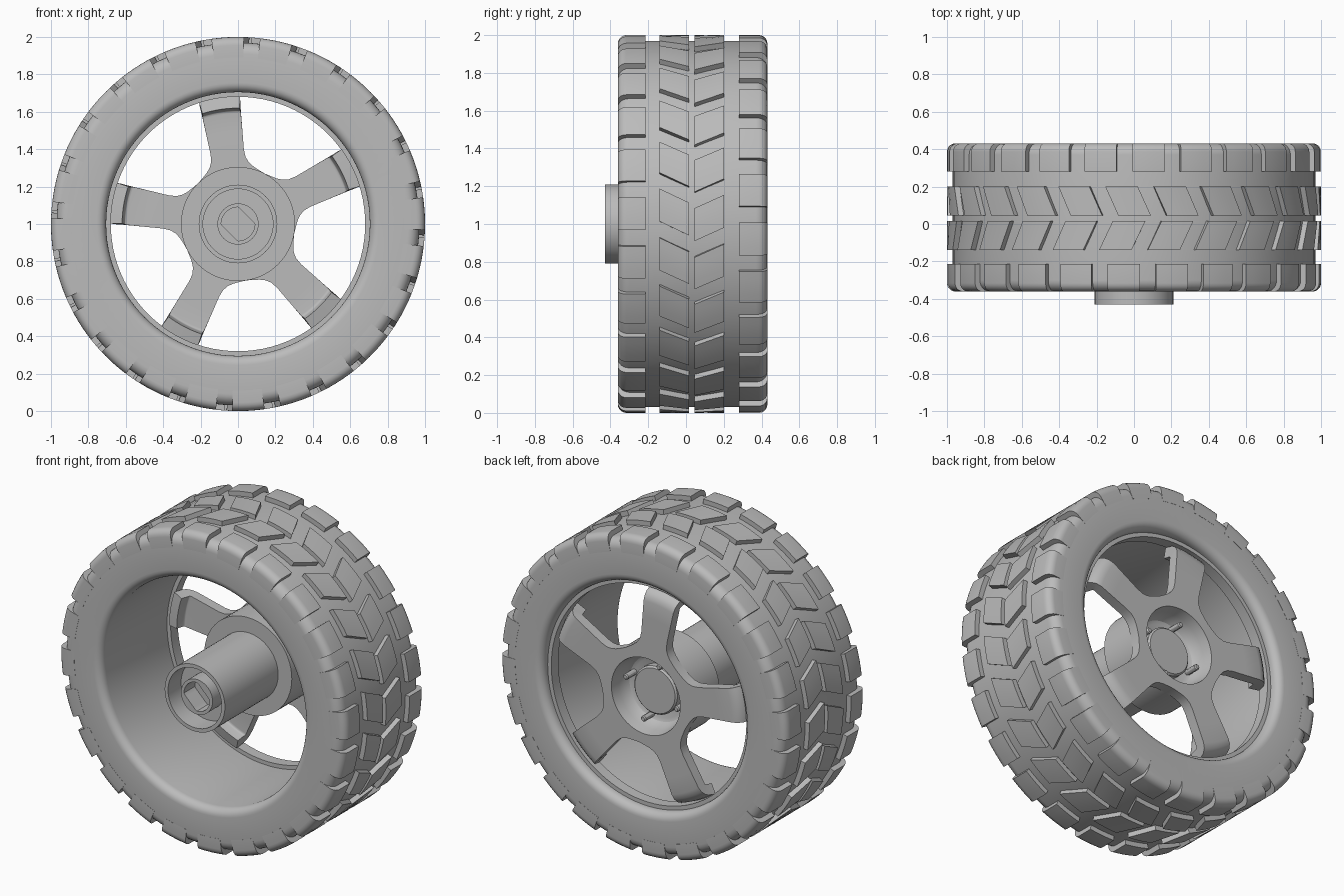
import bpy, bmesh
from math import sin, cos, pi, radians

cube = bpy.data.objects.get("Cube")
if cube:
    bpy.data.objects.remove(cube)

grey = bpy.data.materials.new("plain_grey")
grey.use_nodes = True
COLOUR = (0.5, 0.5, 0.5, 1)
grey.diffuse_color = COLOUR
grey.node_tree.nodes["Principled BSDF"].inputs["Base Color"].default_value = COLOUR


def polar(r, angle, y):
    """Point on the wheel: the axle runs along y at height 1."""
    return (r * cos(angle), y, 1 + r * sin(angle))


def finish(name, bm, smooth=30, outward=True):
    bmesh.ops.remove_doubles(bm, verts=bm.verts, dist=0.0001)
    if outward:
        bmesh.ops.recalc_face_normals(bm, faces=bm.faces)
    mesh = bpy.data.meshes.new(name)
    bm.to_mesh(mesh)
    bm.free()
    mesh.materials.append(grey)
    obj = bpy.data.objects.new(name, mesh)
    bpy.context.collection.objects.link(obj)
    bpy.ops.object.select_all(action='DESELECT')
    obj.select_set(True)
    bpy.context.view_layer.objects.active = obj
    bpy.ops.object.shade_smooth_by_angle(angle=radians(smooth))
    return obj


def bridge(bm, rings, closed_rings=True):
    """Join consecutive equal-length rows of vertices with quads."""
    for a, b in zip(rings, rings[1:]):
        n = len(a)
        for i in range(n if closed_rings else n - 1):
            j = (i + 1) % n
            bm.faces.new((a[i], a[j], b[j], b[i]))


def lathe(name, profile, closed=False, steps=96, centre=(0, 0)):
    """Spin a (radius, y) profile round the axle, or round an offset centre."""
    bm = bmesh.new()
    rings = []
    for r, y in profile:
        ring = [polar(r, 2 * pi * i / steps, y) for i in range(steps)]
        rings.append([bm.verts.new((x + centre[0], v, z + centre[1])) for x, v, z in ring])
    if closed:
        rings.append(rings[0])
    bridge(bm, rings)
    if not closed:
        bm.faces.new(rings[0])
        bm.faces.new(rings[-1])
    return finish(name, bm)


def arc(r, y, size, start, end, steps=6):
    """Rounded corner of a profile; angle 0 points outward, 90 to +y."""
    angles = [radians(start + (end - start) * i / steps) for i in range(steps + 1)]
    return [(r + size * cos(a), y + size * sin(a)) for a in angles]


# Tyre carcass with rounded shoulders and rounded inner edges
FRONT, BACK = -0.36, 0.43
carcass = (arc(0.91, FRONT + 0.06, 0.06, -90, 0) + arc(0.91, BACK - 0.06, 0.06, 0, 90)
           + arc(0.755, BACK - 0.05, 0.05, 90, 180) + arc(0.755, FRONT + 0.05, 0.05, 180, 270))
lathe("tyre", carcass, closed=True)


# Tread: each block is a cross-section swept over a short angle
def tread_row(name, section, start, skew=0.0, count=24, length=10, steps=4):
    bm = bmesh.new()
    y0 = section[0][1]
    for k in range(count):
        rings = []
        for s in range(steps + 1):
            base = start + k * 360 / count + length * s / steps
            rings.append([bm.verts.new(polar(r, radians(base + skew * (y - y0)), y))
                          for r, y in section])
        bridge(bm, rings)
        bm.faces.new(rings[0])
        bm.faces.new(rings[-1])
    return finish(name, bm)


def shoulder_section(edge, inner, side):
    corner = arc(0.955, edge - side * 0.045, 0.045, 0, side * 90, 5)
    return [(0.94, inner), (1.0, inner)] + corner + [(0.89, edge), (0.89, edge - side * 0.06)]


def flat_section(y0, y1):
    return [(0.95, y0), (1.0, y0), (1.0, y1), (0.95, y1)]


tread_row("front_shoulder_blocks", shoulder_section(FRONT - 0.001, -0.215, -1), 13.2)
tread_row("back_shoulder_blocks", shoulder_section(BACK + 0.001, 0.28, 1), 5.4)
tread_row("front_chevron_blocks", flat_section(-0.14, 0.016), 0.8, skew=-27.5)
tread_row("back_chevron_blocks", flat_section(0.045, 0.2), 9.8, skew=26)

# Thin rim lip that carries the spokes
lathe("rim_lip", [(0.68, 0.30), (0.71, 0.30), (0.71, 0.37), (0.68, 0.37)], closed=True)

# Hub: dished back, flange, and a hollow tube reaching out of the front
lathe("hub", [(0.01, 0.26), (0.185, 0.26), (0.205, 0.27), (0.22, 0.295), (0.23, 0.34),
              (0.24, 0.40), (0.305, 0.39), (0.305, 0.10), (0.21, 0.10), (0.21, -0.43),
              (0.187, -0.43), (0.187, -0.30), (0.01, -0.30)], steps=64)
lathe("hub_cap", [(0.15, 0.25), (0.15, 0.30), (0.14, 0.31), (0.01, 0.31)], steps=48)

# Wheel studs
for k in range(4):
    a = radians(107 + 90 * k)
    lathe("wheel_stud", [(0.018, 0.25), (0.018, 0.345), (0.012, 0.352)], steps=12,
          centre=(0.185 * cos(a), 0.185 * sin(a)))

# Axle socket: round boss with a two-flat hole
bm = bmesh.new()
rings = []
for y, flat in ((-0.29, False), (-0.41, False), (-0.41, True), (-0.301, True)):
    ring = []
    for i in range(48):
        a = 2 * pi * i / 48
        r = 0.11
        if flat:
            r = min(0.09, 0.066 / max(abs(cos(a - pi / 4)), 0.01))
        ring.append(bm.verts.new(polar(r, a, y)))
    rings.append(ring)
bridge(bm, rings)
bm.faces.new(rings[0])
bm.faces.new(rings[-1])
finish("axle_socket", bm)

# Five-spoke plate: rows of (radius, half angle, y), curling in at the rim
ROWS = [(0.24, 36, 0.40), (0.305, 36, 0.40), (0.31, 29, 0.40), (0.32, 23, 0.40),
        (0.335, 18.5, 0.40), (0.36, 15, 0.40), (0.40, 13, 0.40), (0.50, 11.2, 0.40),
        (0.60, 10, 0.40), (0.632, 9.7, 0.392), (0.656, 9.6, 0.372),
        (0.67, 9.4, 0.345), (0.683, 9.3, 0.29)]
COLUMNS = 16
bm = bmesh.new()
for k in range(5):
    middle = 98.5 + 72 * k
    rows = [[bm.verts.new(polar(r, radians(middle + half * (2 * c / COLUMNS - 1)), y))
             for c in range(COLUMNS + 1)] for r, half, y in ROWS]
    bridge(bm, rows, closed_rings=False)
bm.normal_update()
if sum(f.normal.y for f in bm.faces) < 0:
    bmesh.ops.reverse_faces(bm, faces=bm.faces)
spokes = finish("spokes", bm, smooth=40, outward=False)
thick = spokes.modifiers.new("thickness", 'SOLIDIFY')
thick.thickness = 0.065
thick.offset = -1
bpy.ops.object.modifier_apply(modifier=thick.name)
bpy.ops.object.shade_smooth_by_angle(angle=radians(40))
